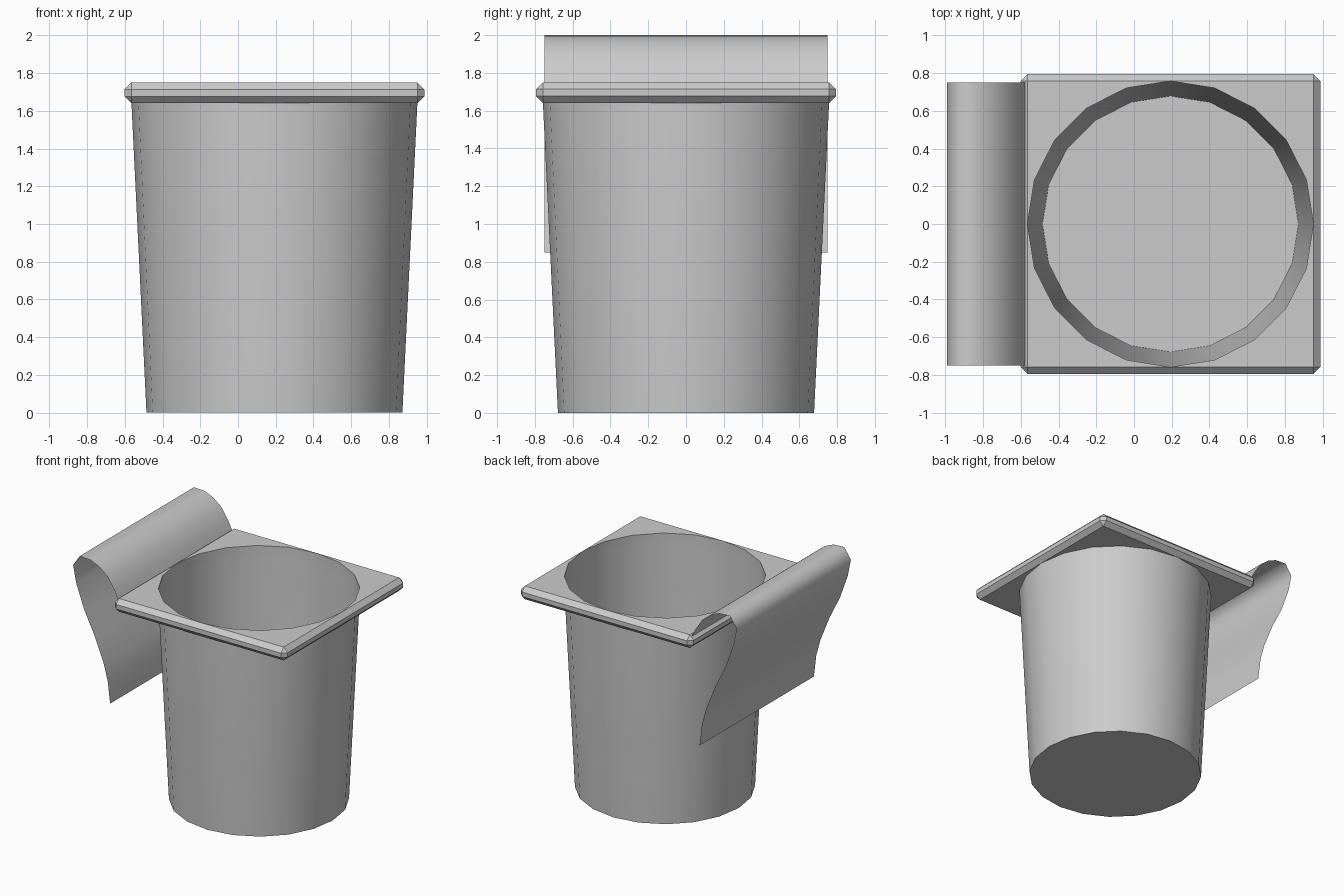
import bpy, bmesh, math
from mathutils import Vector, Matrix

if "Cube" in bpy.data.objects:
    bpy.data.objects.remove(bpy.data.objects["Cube"])

CX = 0.193          # centre of the cup and rim in x
SIDES = 20
R_TOP, R_BOT = 0.7575, 0.678
Z_LOW, Z_TOP = 1.64, 1.75
HALF, BEV = 0.794, 0.0365


def finish(name, bm, smooth_angle=None):
    me = bpy.data.meshes.new(name)
    bm.to_mesh(me)
    bm.free()
    ob = bpy.data.objects.new(name, me)
    bpy.context.collection.objects.link(ob)
    if smooth_angle:
        bpy.ops.object.select_all(action='DESELECT')
        ob.select_set(True)
        bpy.context.view_layer.objects.active = ob
        bpy.ops.object.shade_smooth_by_angle(angle=math.radians(smooth_angle))
    return ob


def circle_point(i, r, z):
    a = 2 * math.pi * i / SIDES
    return Vector((CX + r * math.cos(a), r * math.sin(a), z))


# cup: single tapered wall with a closed floor, open at the top
bm = bmesh.new()
levels = [(R_BOT, 0), (R_TOP, Z_LOW), (R_TOP, Z_TOP)]
rings = [[bm.verts.new(circle_point(i, r, z)) for i in range(SIDES)] for r, z in levels]
for lo, hi in zip(rings, rings[1:]):
    for i in range(SIDES):
        j = (i + 1) % SIDES
        bm.faces.new((lo[i], lo[j], hi[j], hi[i]))
bm.faces.new(rings[0][::-1])
finish("cup", bm, 30)

# rim: bevelled square plate whose round opening touches its edges
bm = bmesh.new()
size = Matrix.Diagonal((2 * HALF, 2 * HALF, Z_TOP - Z_LOW, 1))
bmesh.ops.create_cube(bm, size=1, matrix=Matrix.Translation((CX, 0, (Z_LOW + Z_TOP) / 2)) @ size)
bmesh.ops.bevel(bm, geom=bm.edges[:], offset=BEV, offset_type='OFFSET',
                segments=1, affect='EDGES')
bm.normal_update()
caps = [f for f in bm.faces if abs(f.normal.z) > 0.99]
bmesh.ops.delete(bm, geom=caps, context='FACES_ONLY')
q = SIDES // 4
inner = HALF - BEV
for z in (Z_LOW, Z_TOP):
    for k in range(4):
        a = math.pi / 4 + k * math.pi / 2
        d = inner * math.sqrt(2)
        corner = bm.verts.new((CX + d * math.cos(a), d * math.sin(a), z))
        # fan from the plate corner to its quarter of the opening
        arc = [bm.verts.new(circle_point(k * q + i, R_TOP, z)) for i in range(q + 1)]
        for p0, p1 in zip(arc, arc[1:]):
            f = bm.faces.new((corner, p1, p0))
            f.normal_update()
            if (f.normal.z > 0) != (z == Z_TOP):
                f.normal_flip()
bmesh.ops.remove_doubles(bm, verts=bm.verts[:], dist=0.0008)
bmesh.ops.dissolve_limit(bm, angle_limit=0.01, verts=bm.verts[:], edges=bm.edges[:])
finish("square_rim", bm)

# hook: thin sheet curling up from the rim, over and down
profile = [(-0.575, 1.73), (-0.61, 1.80), (-0.675, 1.90), (-0.75, 1.96), (-0.83, 1.995),
           (-0.93, 2.0), (-0.99, 1.91), (-0.962, 1.77), (-0.89, 1.57), (-0.795, 1.38),
           (-0.71, 1.17), (-0.672, 1.03), (-0.65, 0.85)]
bm = bmesh.new()
rows = [[bm.verts.new((x, y, z)) for y in (-0.75, 0.75)] for x, z in profile]
for a, b in zip(rows, rows[1:]):
    bm.faces.new((a[0], b[0], b[1], a[1]))
for f in bm.faces:
    f.normal_flip()
bm.normal_update()
if max(bm.faces, key=lambda f: f.calc_center_median().z).normal.z < 0:
    bmesh.ops.reverse_faces(bm, faces=bm.faces[:])
finish("hook_sheet", bm, 65)
